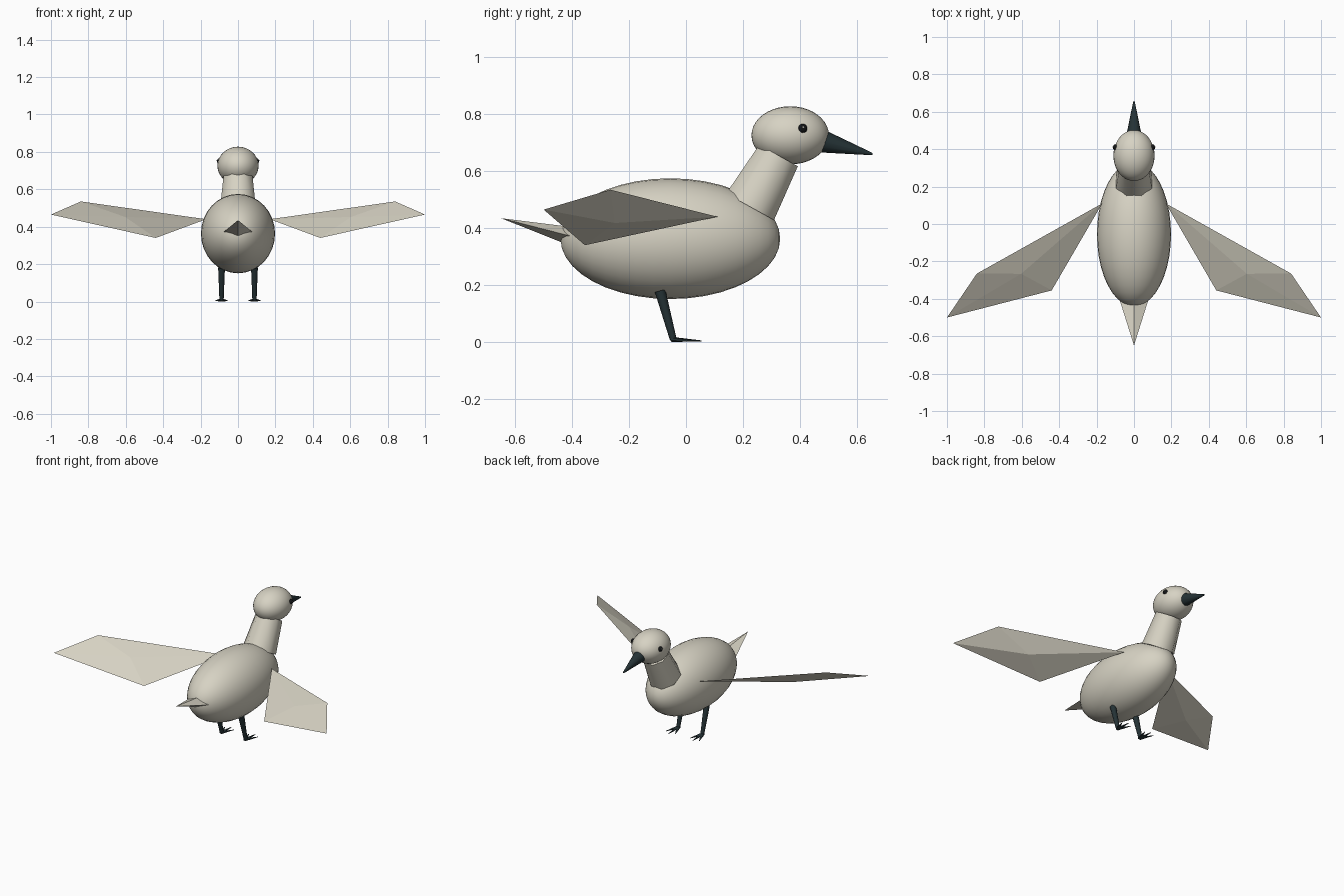
import bpy, bmesh, math
from mathutils import Vector, Matrix

if "Cube" in bpy.data.objects:
    bpy.data.objects.remove(bpy.data.objects["Cube"])


def material(name, rgb):
    m = bpy.data.materials.new(name)
    m.diffuse_color = (*rgb, 1)
    m.use_nodes = True
    m.node_tree.nodes["Principled BSDF"].inputs["Base Color"].default_value = m.diffuse_color
    return m


PLUMAGE = material("pale_plumage", (0.68, 0.65, 0.55))
DARK = material("dark_slate", (0.018, 0.032, 0.036))
BLACK = material("eye_black", (0.006, 0.007, 0.008))
GLINT = material("eye_glint", (0.6, 0.6, 0.55))


def finish(bm, name, mat, smooth=True, angle=60):
    bmesh.ops.recalc_face_normals(bm, faces=bm.faces)
    me = bpy.data.meshes.new(name)
    bm.to_mesh(me)
    bm.free()
    me.materials.append(mat)
    ob = bpy.data.objects.new(name, me)
    bpy.context.collection.objects.link(ob)
    if smooth:
        bpy.ops.object.select_all(action='DESELECT')
        ob.select_set(True)
        bpy.context.view_layer.objects.active = ob
        bpy.ops.object.shade_smooth_by_angle(angle=math.radians(angle))
    return ob


def ellipsoid(name, centre, radii, mat, seg=32, rings=20):
    bm = bmesh.new()
    bmesh.ops.create_uvsphere(bm, u_segments=seg, v_segments=rings, radius=1)
    # poles run along the length of the bird
    bm.transform(Matrix.Translation(centre) @ Matrix.Diagonal((*radii, 1))
                 @ Matrix.Rotation(math.pi / 2, 4, 'X'))
    return finish(bm, name, mat)


def add_cone(bm, a, b, r1, r2, seg, squash=(1, 1), turn=0):
    """Tapered tube from a to b; squash scales the cross-section."""
    a, b = Vector(a), Vector(b)
    d = b - a
    z = d.normalized()
    x = Vector((1, 0, 0))
    x = (x - z * x.dot(z)).normalized()
    y = z.cross(x)
    frame = Matrix((x, y, z)).transposed().to_4x4()
    mtx = (Matrix.Translation((a + b) / 2) @ frame
           @ Matrix.Diagonal((squash[0], squash[1], 1, 1))
           @ Matrix.Rotation(turn, 4, 'Z'))
    bmesh.ops.create_cone(bm, cap_ends=True, segments=seg, radius1=r1,
                          radius2=r2, depth=d.length, matrix=mtx)


def cone(name, a, b, r1, r2, seg, mat, smooth=True, **kw):
    bm = bmesh.new()
    add_cone(bm, a, b, r1, r2, seg, **kw)
    return finish(bm, name, mat, smooth)


# Body, neck and head
ellipsoid("body", (0, -0.055, 0.363), (0.198, 0.386, 0.212), PLUMAGE)
cone("neck", (0, 0.225, 0.475), (0, 0.325, 0.655), 0.104, 0.084, 8, PLUMAGE,
     turn=math.pi / 8)
ellipsoid("head", (0, 0.366, 0.726), (0.11, 0.136, 0.102), PLUMAGE)

# Beak
cone("beak", (0, 0.475, 0.706), (0, 0.655, 0.66), 0.041, 0.004, 12, DARK)

# Tail: flattened four-sided spike
cone("tail", (0, -0.30, 0.345), (0, -0.65, 0.435), 0.11, 0, 4, PLUMAGE,
     smooth=False, squash=(1, 0.42))

for side, label in ((-1, "left"), (1, "right")):
    # Wing: thin faceted blade, four rim corners and a shallow ridge each side
    rim = [Vector(p) for p in ((0.17, 0.11, 0.44), (0.84, -0.265, 0.535),
                               (1.0, -0.5, 0.465), (0.44, -0.355, 0.34))]
    centre = Vector((0.61, -0.258, 0.435))
    normal = Vector((-0.33, -0.41, 0.85)) * 0.02
    bm = bmesh.new()
    flip = lambda p: bm.verts.new((p.x * side, p.y, p.z))
    rv = [flip(p) for p in rim]
    for peak in (flip(centre + normal), flip(centre - normal)):
        for i in range(4):
            bm.faces.new((rv[i], rv[(i + 1) % 4], peak))
    finish(bm, label + "_wing", PLUMAGE, smooth=False)

    # Eye with a tiny glint
    ellipsoid(label + "_eye", (side * 0.099, 0.41, 0.75),
              (0.014, 0.016, 0.016), BLACK, 16, 10)
    ellipsoid(label + "_eye_glint", (side * 0.111, 0.412, 0.754),
              (0.004, 0.004, 0.004), GLINT, 8, 6)

    # Leg
    x = side * 0.088
    cone(label + "_leg", (x, -0.091, 0.18), (x, -0.045, 0.01),
         0.019, 0.012, 10, DARK)

    # Foot: three spreading toes
    bm = bmesh.new()
    for spread, reach in ((-0.034, 0.035), (0, 0.055), (0.034, 0.035)):
        add_cone(bm, (x, -0.05, 0.010), (x + spread, reach, 0.005),
                 0.012, 0.002, 6, squash=(1, 0.75))
    low = min(v.co.z for v in bm.verts)
    bmesh.ops.translate(bm, verts=bm.verts, vec=(0, 0, -low))
    finish(bm, label + "_foot", DARK)
